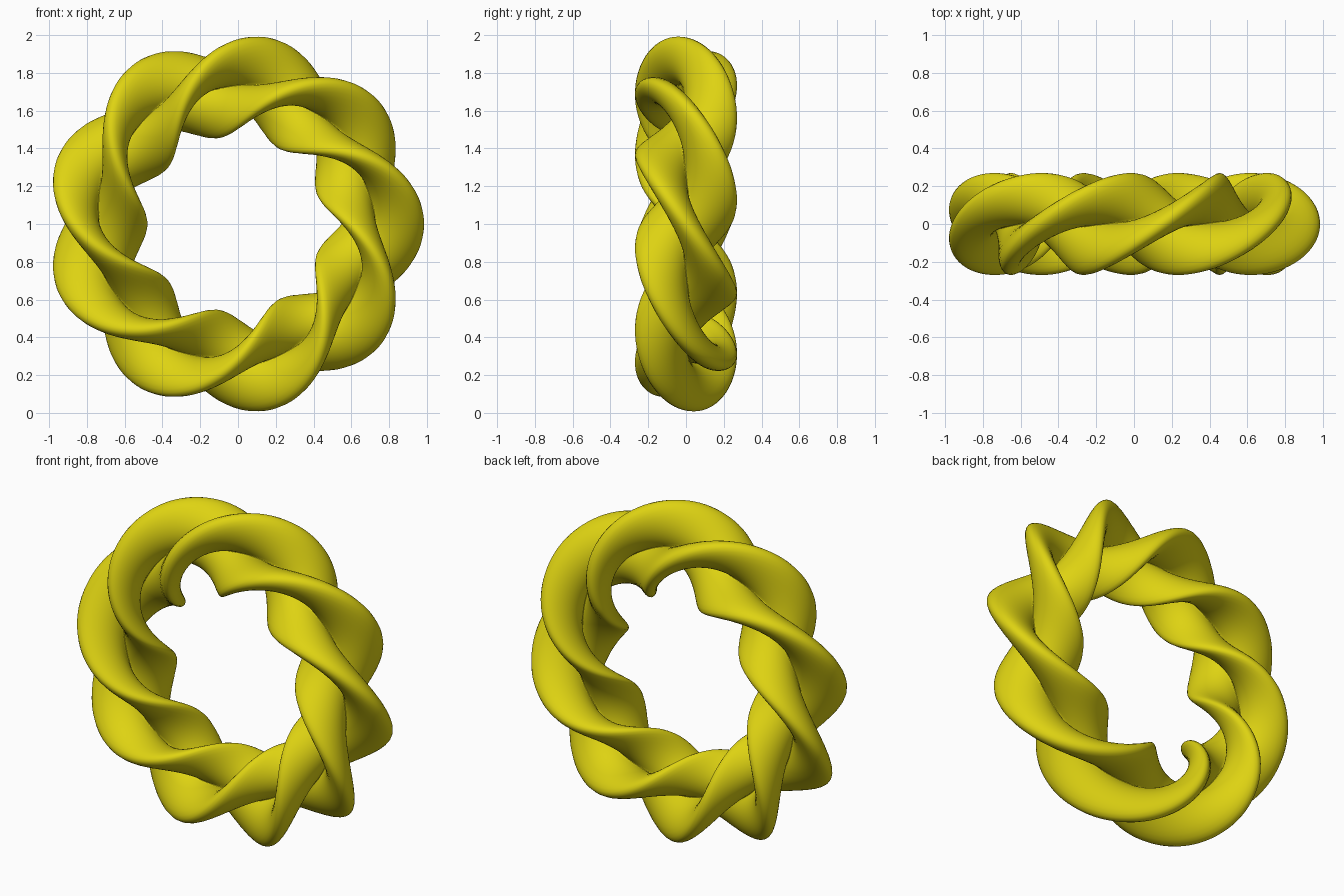
import bpy, bmesh, math

if "Cube" in bpy.data.objects:
    bpy.data.objects.remove(bpy.data.objects["Cube"])

RING_R, RING_X = 0.7325, -0.017   # ring radius and centre offset
BASE, LOBE = 0.15, 0.12           # three-lobed profile
TWISTS, NU, NV = 3, 270, 72

mat = bpy.data.materials.new("yellow")
mat.diffuse_color = (0.73, 0.65, 0.006, 1)
mat.use_nodes = True
mat.node_tree.nodes["Principled BSDF"].inputs["Base Color"].default_value = mat.diffuse_color

# three-lobed profile swept round an upright ring with three full twists
bm = bmesh.new()
rings = []
for i in range(NU):
    phi = 2 * math.pi * i / NU
    ring = []
    for j in range(NV):
        t = 2 * math.pi * j / NV
        r = BASE + LOBE * math.cos(3 * t)
        a = t - TWISTS * phi
        d = RING_R + r * math.cos(a)
        ring.append(bm.verts.new((RING_X + d * math.cos(phi), r * math.sin(a),
                                  1 + d * math.sin(phi))))
    rings.append(ring)
for i in range(NU):
    p, q = rings[i], rings[(i + 1) % NU]
    for j in range(NV):
        k = (j + 1) % NV
        bm.faces.new((p[j], p[k], q[k], q[j])).smooth = True
bmesh.ops.recalc_face_normals(bm, faces=bm.faces)

me = bpy.data.meshes.new("twisted_ring")
bm.to_mesh(me)
bm.free()
me.materials.append(mat)
bpy.context.collection.objects.link(bpy.data.objects.new("twisted_ring", me))
